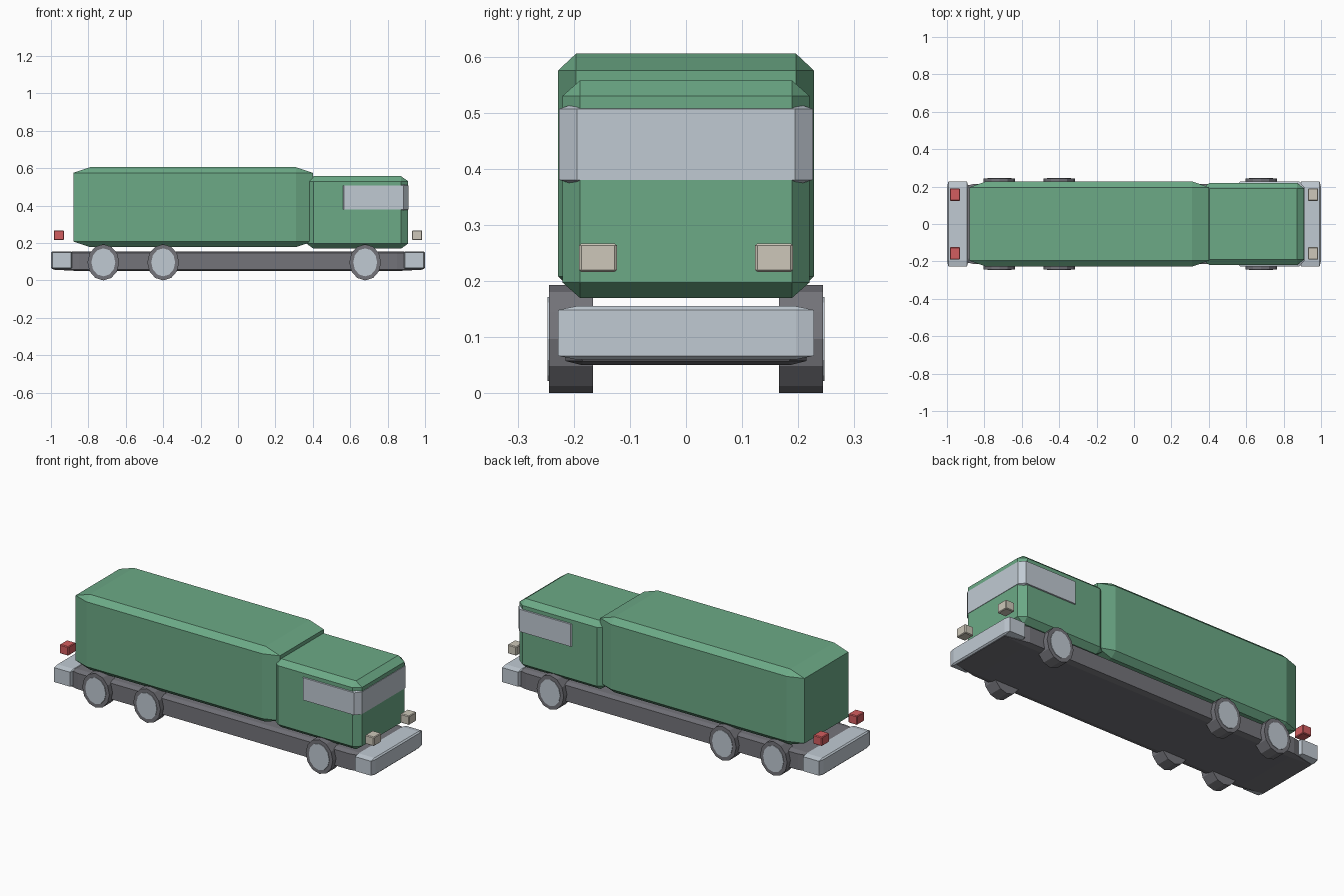
import bpy
import bmesh
import math
from mathutils import Matrix, Vector

default = bpy.data.objects.get("Cube")
if default:
    bpy.data.objects.remove(default, do_unlink=True)


def material(name, rgb):
    mat = bpy.data.materials.new(name)
    mat.use_nodes = True
    color = (*rgb, 1.0)
    mat.diffuse_color = color
    mat.node_tree.nodes["Principled BSDF"].inputs["Base Color"].default_value = color
    return mat


green = material("green paint", (0.15, 0.40, 0.24))
silver = material("pale silver", (0.53, 0.59, 0.65))
grey = material("dark grey", (0.175, 0.175, 0.195))
red = material("tail red", (0.65, 0.11, 0.115))
cream = material("lamp cream", (0.61, 0.575, 0.49))


def add_object(name, bm, mat):
    bmesh.ops.recalc_face_normals(bm, faces=bm.faces)
    mesh = bpy.data.meshes.new(name)
    bm.to_mesh(mesh)
    bm.free()
    mesh.materials.append(mat)
    obj = bpy.data.objects.new(name, mesh)
    bpy.context.collection.objects.link(obj)
    return obj


def chamfered_box(name, low, high, mat):
    """Bevel a unit cube, then stretch it so chamfers follow the proportions."""
    low, high = Vector(low), Vector(high)
    bm = bmesh.new()
    bmesh.ops.create_cube(bm, size=1)
    bmesh.ops.bevel(bm, geom=bm.edges[:], offset=0.07, segments=1, affect='EDGES')
    bmesh.ops.scale(bm, vec=high - low, verts=bm.verts)
    obj = add_object(name, bm, mat)
    obj.location = (low + high) / 2
    return obj


def disc(name, center, rx, rz, width, sides, mat):
    """Slightly oval cylinder with its axle along y."""
    bm = bmesh.new()
    bmesh.ops.create_cone(bm, cap_ends=True, segments=sides, radius1=1,
                          radius2=1, depth=1)
    bmesh.ops.rotate(bm, verts=bm.verts, matrix=Matrix.Rotation(math.pi / 2, 3, 'X'))
    bmesh.ops.scale(bm, vec=(rx, width, rz), verts=bm.verts)
    obj = add_object(name, bm, mat)
    obj.location = center
    return obj


# Chassis, cargo body and cab
chamfered_box("chassis", (-0.99, -0.215, 0.05), (0.99, 0.215, 0.155), grey)
chamfered_box("cargo_body", (-0.88, -0.228, 0.178), (0.40, 0.228, 0.605), green)
chamfered_box("cab", (0.365, -0.22, 0.17), (0.91, 0.22, 0.557), green)

# Wraparound cab glazing, standing just proud of the cab
chamfered_box("cab_windows", (0.54, -0.226, 0.37), (0.912, 0.226, 0.517), silver)

# Bumpers and lamps at both ends
for end, sign, lamp in (("front", 1, cream), ("rear", -1, red)):
    x0, x1 = sorted((sign * 0.885, sign))
    chamfered_box(end + "_bumper", (x0, -0.228, 0.06), (x1, 0.228, 0.155), silver)
    x0, x1 = sorted((sign * 0.93, sign * 0.985))
    for side, y in (("left", 0.157), ("right", -0.157)):
        chamfered_box(f"{end}_{side}_lamp", (x0, y - 0.034, 0.216),
                      (x1, y + 0.034, 0.267), lamp)

# Three axles of wheels with hub plates
for axle, x in (("front", 0.68), ("middle", -0.40), ("rear", -0.72)):
    for side, sign in (("left", 1), ("right", -1)):
        disc(f"{axle}_{side}_wheel", (x, sign * 0.205, 0.0965),
             0.085, 0.0965, 0.078, 12, grey)
        disc(f"{axle}_{side}_hub", (x, sign * 0.243, 0.0965),
             0.064, 0.075, 0.008, 12, silver)
